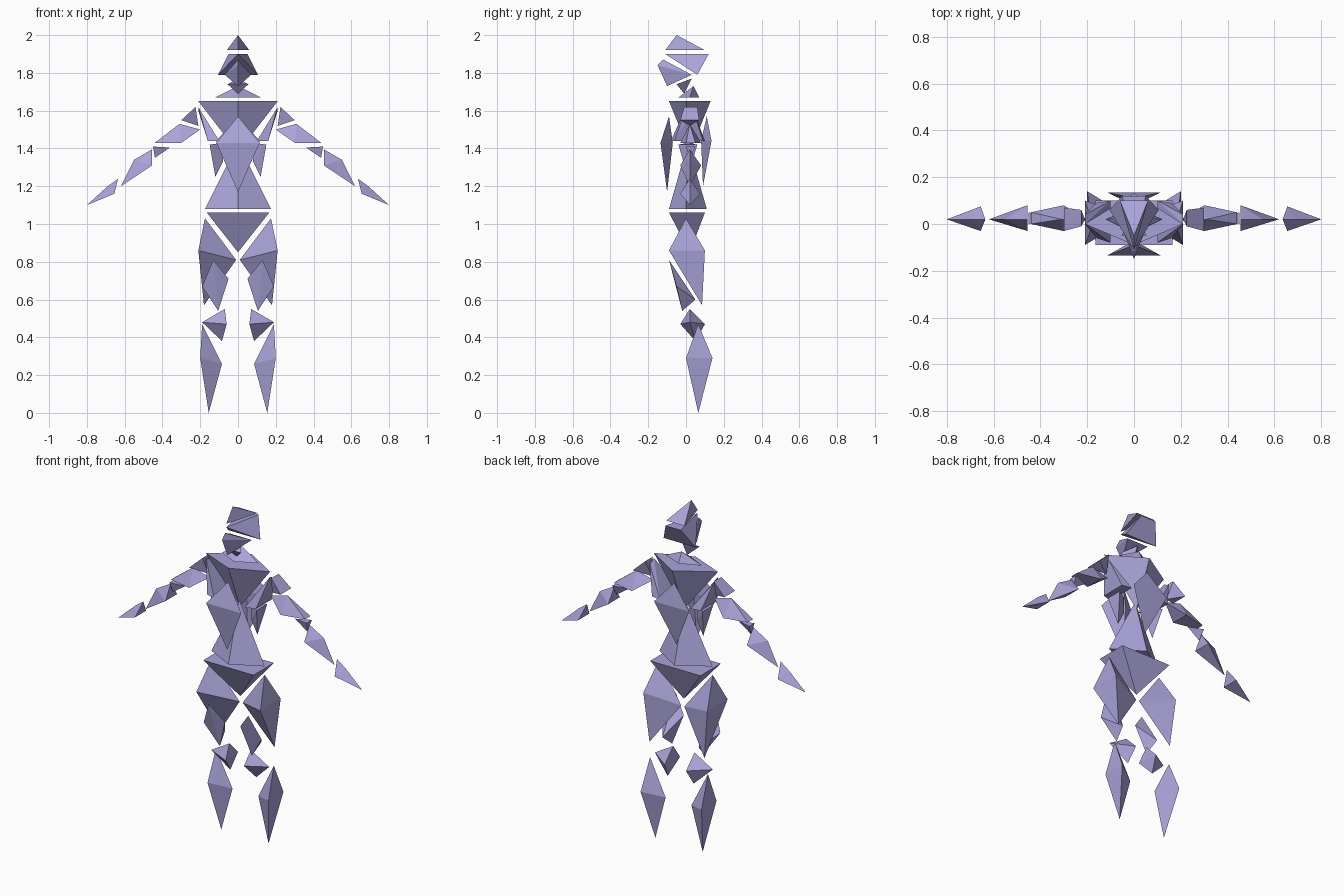
import bpy, bmesh
from mathutils import Vector

# One flat lilac colour for the whole figure
lilac = bpy.data.materials.new("lilac")
lilac.diffuse_color = (0.40, 0.37, 0.69, 1)


def shard(name, pts):
    """Faceted solid wrapped around a few corner points."""
    bm = bmesh.new()
    for p in pts:
        bm.verts.new(Vector(p))
    res = bmesh.ops.convex_hull(bm, input=bm.verts[:])
    junk = {g for g in res["geom_interior"] + res["geom_unused"]
            if isinstance(g, bmesh.types.BMVert) and g.is_valid}
    bmesh.ops.delete(bm, geom=list(junk), context='VERTS')
    bmesh.ops.dissolve_limit(bm, angle_limit=0.01, verts=bm.verts[:], edges=bm.edges[:])
    bmesh.ops.recalc_face_normals(bm, faces=bm.faces[:])
    me = bpy.data.meshes.new(name)
    bm.to_mesh(me)
    bm.free()
    me.materials.append(lilac)
    ob = bpy.data.objects.new(name, me)
    bpy.context.collection.objects.link(ob)
    return ob


def centre(name, pts):
    """Shard on the middle line: points off x = 0 are repeated on the other side."""
    shard(name, pts + [(-x, y, z) for x, y, z in pts if x])


def pair(name, pts):
    """Matching right and left shards."""
    shard(name + "_right", pts)
    shard(name + "_left", [(-x, y, z) for x, y, z in pts])


# Head and neck
centre("crown", [(0, -.11, 1.92), (.06, .10, 1.92), (0, -.05, 2.0)])
centre("skull", [(0, -.11, 1.90), (.05, .12, 1.90), (.105, .06, 1.79)])
centre("face", [(0, -.15, 1.84), (0, -.12, 1.87), (.07, .03, 1.79), (0, -.10, 1.73)])
centre("neck", [(0, .03, 1.77), (.055, -.05, 1.74), (0, -.01, 1.69)])
centre("collar", [(0, .04, 1.73), (.12, .02, 1.67), (0, -.04, 1.67), (0, .07, 1.67)])

# Torso
centre("chest", [(0, -.09, 1.65), (.21, 0, 1.65), (0, .13, 1.65), (0, .02, 1.38)])
centre("belly_plate", [(0, -.09, 1.57), (.115, -.135, 1.43), (0, -.07, 1.43), (0, -.10, 1.17)])
centre("back_plate", [(0, .11, 1.57), (.115, .135, 1.44), (0, .08, 1.44), (0, .09, 1.20)])
centre("waist", [(0, -.09, 1.08), (.175, 0, 1.08), (0, .11, 1.08), (0, .01, 1.43)])
centre("hips", [(.165, -.09, 1.06), (.165, .10, 1.06), (0, .02, .85)])
pair("upper_rib", [(.21, 0, 1.62), (.21, .04, 1.60), (.10, -.08, 1.44),
                   (.16, -.06, 1.44), (.16, .09, 1.44), (.10, .10, 1.44)])
pair("lower_rib", [(.15, -.04, 1.42), (.15, .06, 1.42), (.08, .01, 1.43),
                   (.08, .01, 1.33), (.12, .01, 1.25)])

# Arms
pair("shoulder", [(.225, -.01, 1.62), (.225, .06, 1.62), (.30, -.03, 1.55),
                  (.30, .07, 1.55), (.21, .02, 1.52)])
pair("upper_arm", [(.20, .02, 1.50), (.31, .02, 1.53), (.30, -.03, 1.43),
                   (.30, .08, 1.43), (.44, 0, 1.43), (.44, .05, 1.43)])
pair("elbow", [(.36, .02, 1.405), (.45, 0, 1.41), (.45, .05, 1.41), (.44, .02, 1.35)])
pair("forearm", [(.455, .02, 1.395), (.455, -.03, 1.31), (.455, .08, 1.31),
                 (.55, .02, 1.34), (.62, .02, 1.20)])
pair("hand", [(.635, .02, 1.24), (.655, -.03, 1.16), (.655, .075, 1.16),
              (.69, .02, 1.20), (.80, .02, 1.10)])

# Legs
pair("thigh", [(.175, 0, 1.03), (.21, -.09, .86), (.21, .10, .86),
               (.01, .03, .81), (.18, .085, .57)])
pair("lower_thigh", [(.13, -.09, .81), (.19, -.05, .67), (.05, -.05, .71),
                     (.105, -.02, .54), (.12, .05, .60)])
pair("knee", [(.07, .02, .55), (.19, .02, .48), (.06, -.03, .47),
              (.07, .10, .47), (.085, .05, .38)])
pair("calf", [(.19, .065, .47), (.20, 0, .29), (.20, .14, .29),
              (.085, .07, .26), (.155, .065, 0)])
